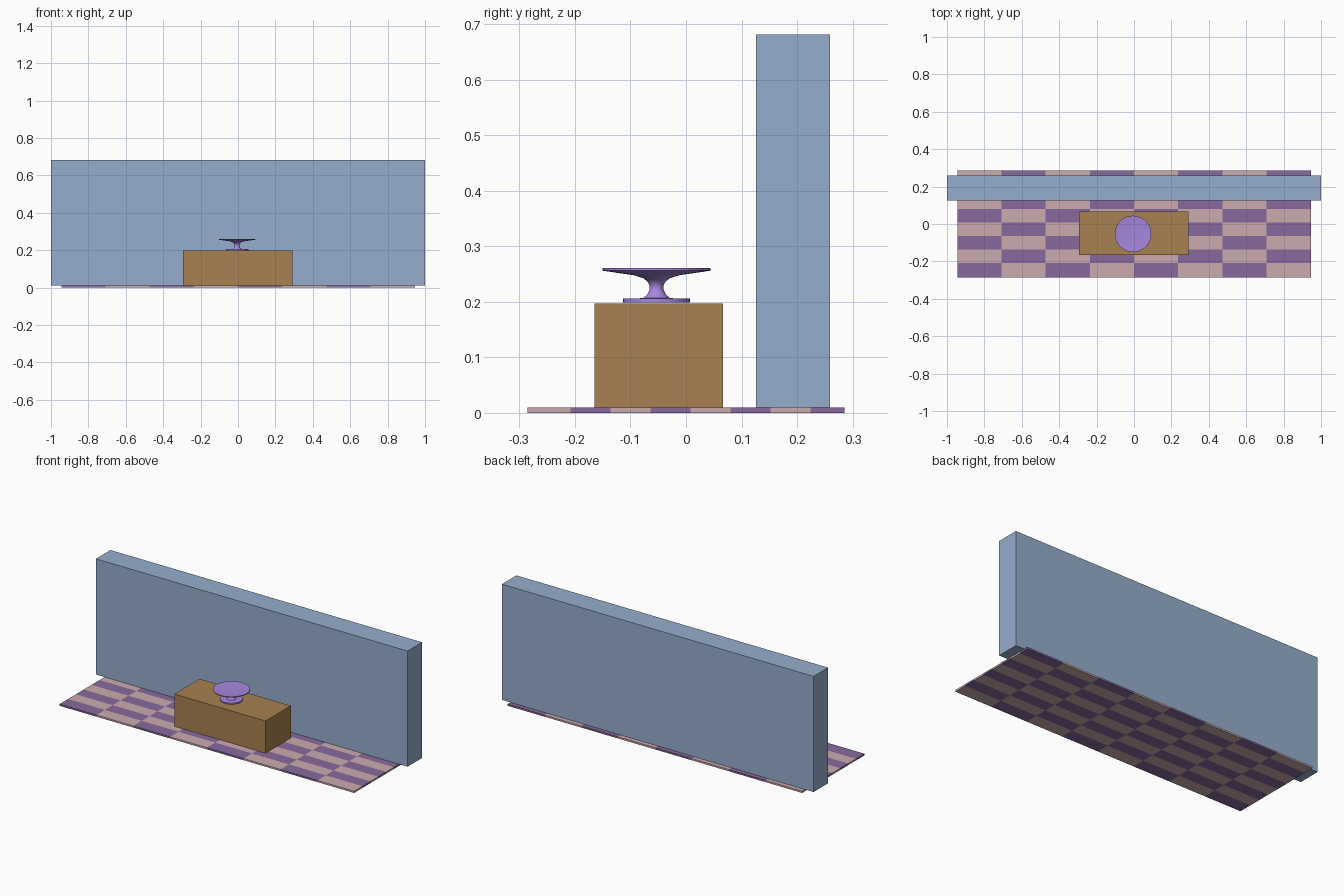
import bpy, bmesh, math
from mathutils import Vector

if "Cube" in bpy.data.objects:
    bpy.data.objects.remove(bpy.data.objects["Cube"])


def material(name, rgb):
    m = bpy.data.materials.new(name)
    lin = [((c / 255 + 0.055) / 1.055) ** 2.4 for c in rgb]
    m.diffuse_color = (*lin, 1)
    m.use_nodes = True
    m.node_tree.nodes["Principled BSDF"].inputs["Base Color"].default_value = m.diffuse_color
    return m


BLUE = material("wall blue", (150, 173, 205))
BROWN = material("wood brown", (168, 129, 80))
VIOLET = material("dish violet", (166, 134, 220))
PINK = material("rug pink", (203, 171, 175))
PLUM = material("rug plum", (137, 106, 157))


def add_object(name, bm, mats):
    me = bpy.data.meshes.new(name)
    bmesh.ops.recalc_face_normals(bm, faces=bm.faces)
    bm.to_mesh(me)
    bm.free()
    for m in mats:
        me.materials.append(m)
    ob = bpy.data.objects.new(name, me)
    bpy.context.collection.objects.link(ob)
    return ob


def box_mesh(lo, hi):
    bm = bmesh.new()
    bmesh.ops.create_cube(bm, size=1)
    for v in bm.verts:
        v.co = Vector([a + (c + 0.5) * (b - a) for a, b, c in zip(lo, hi, v.co)])
    return bm


# Back wall panel and low wooden chest
add_object("back_panel", box_mesh((-1, 0.126, 0.01), (1, 0.259, 0.681)), [BLUE])
add_object("chest", box_mesh((-0.293, -0.165, 0.01), (0.292, 0.067, 0.197)), [BROWN])

# Checked rug: a thin slab cut into 8 x 8 cells
RX, RY = 0.945, 0.285
bm = box_mesh((-RX, -RY, 0), (RX, RY, 0.01))
xs = [-RX + 2 * RX * i / 8 for i in range(1, 8)]
ys = [-0.208 + 0.072 * i for i in range(7)]
for axis, cuts in ((0, xs), (1, ys)):
    for c in cuts:
        co, no = Vector((0, 0, 0)), Vector((0, 0, 0))
        co[axis], no[axis] = c, 1
        bmesh.ops.bisect_plane(bm, geom=bm.verts[:] + bm.edges[:] + bm.faces[:],
                               plane_co=co, plane_no=no)
for f in bm.faces:
    c = f.calc_center_median()
    f.material_index = (sum(c.x > x for x in xs) + sum(c.y > y for y in ys)) % 2
add_object("checked_rug", bm, [PLUM, PINK])

# Footed dish, turned from a profile of (radius, height)
profile = [(0, 0.199), (0.06, 0.199), (0.06, 0.2055), (0.024, 0.2065),
           (0.017, 0.213), (0.0125, 0.222), (0.0125, 0.229), (0.016, 0.236),
           (0.024, 0.2425), (0.042, 0.248), (0.07, 0.252), (0.0975, 0.256),
           (0.0975, 0.2605), (0.094, 0.2605), (0, 0.246)]
bm = bmesh.new()
verts = [bm.verts.new((r, 0, z)) for r, z in profile]
edges = [bm.edges.new(p) for p in zip(verts, verts[1:])]
bmesh.ops.spin(bm, geom=verts + edges, cent=(0, 0, 0), axis=(0, 0, 1),
               angle=math.tau, steps=40)
bmesh.ops.remove_doubles(bm, verts=bm.verts, dist=1e-5)
dish = add_object("footed_dish", bm, [VIOLET])
dish.location = (-0.005, -0.053, 0)
bpy.context.view_layer.objects.active = dish
dish.select_set(True)
bpy.ops.object.shade_smooth_by_angle(angle=math.radians(35))
